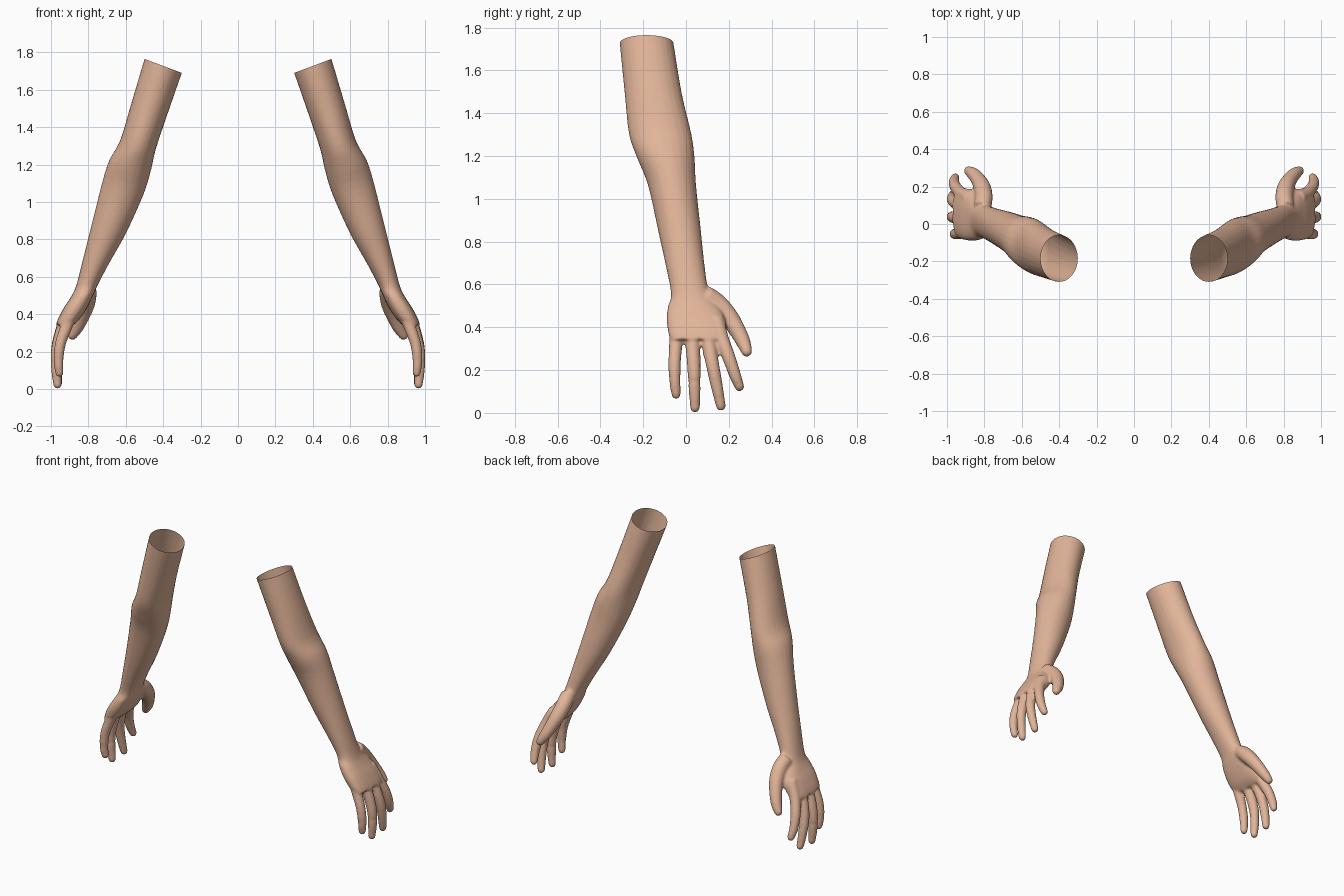
import bpy, bmesh, math
from mathutils import Vector

if "Cube" in bpy.data.objects:
    bpy.data.objects.remove(bpy.data.objects["Cube"])

SIDES = 24


def spline(rows, steps):
    """Smooth interpolation through rows of numbers."""
    out = []
    for i in range(len(rows) - 1):
        p0, p1 = rows[max(i - 1, 0)], rows[i]
        p2, p3 = rows[i + 1], rows[min(i + 2, len(rows) - 1)]
        for k in range(steps):
            t = k / steps
            out.append([0.5 * (2 * b + (c - a) * t + (2 * a - 5 * b + 4 * c - d) * t ** 2
                               + (3 * b - a - 3 * c + d) * t ** 3)
                        for a, b, c, d in zip(p0, p1, p2, p3)])
    out.append(list(rows[-1]))
    return out


def loft(bm, rings):
    """Closed tube through rings of points."""
    loops = [[bm.verts.new(p) for p in ring] for ring in rings]
    for a, b in zip(loops, loops[1:]):
        for i in range(len(a)):
            j = (i + 1) % len(a)
            bm.faces.new((a[i], a[j], b[j], b[i]))
    bm.faces.new(loops[0])
    bm.faces.new(loops[-1])


def section(row):
    """Oval ring from inner point, outer point, y range and squareness."""
    xi, zi, xo, zo, y0, y1, e = row
    pts = []
    for k in range(SIDES):
        t = 2 * math.pi * k / SIDES
        c = math.copysign(abs(math.cos(t)) ** e, math.cos(t))
        s = math.copysign(abs(math.sin(t)) ** e, math.sin(t))
        pts.append(((xi + xo) / 2 + (xo - xi) / 2 * c,
                    (y0 + y1) / 2 + (y1 - y0) / 2 * s,
                    (zi + zo) / 2 + (zo - zi) / 2 * c))
    return pts


def digit(bm, rows):
    """Tapered round-tipped tube along x, y, z, radius."""
    path = spline(rows, 4)
    tip, before = Vector(path[-1][:3]), Vector(path[-2][:3])
    d, r = (tip - before).normalized(), path[-1][3]
    for a in (0.5, 1.0, 1.4):
        path.append([*(tip + d * r * math.sin(a)), r * math.cos(a)])
    rings = []
    for i, row in enumerate(path):
        tan = Vector(path[min(i + 1, len(path) - 1)][:3]) - Vector(path[max(i - 1, 0)][:3])
        q = tan.to_track_quat('Z', 'Y')
        rings.append([Vector(row[:3]) + q @ Vector((math.cos(t), math.sin(t), 0)) * row[3] * 1.04
                      for t in (2 * math.pi * k / 16 for k in range(16))])
    loft(bm, rings)


# upper arm, elbow, forearm, wrist and palm
LIMB = [
    (.28, 1.75, .48, 1.825, -.315, -.07, 1),
    (.30, 1.69, .50, 1.765, -.31, -.058, 1),
    (.38, 1.46, .57, 1.53, -.287, -.02, 1),
    (.44, 1.28, .63, 1.33, -.267, .025, 1),
    (.465, 1.17, .69, 1.22, -.23, .04, 1),
    (.505, 1.04, .73, 1.09, -.178, .047, 1),
    (.60, .83, .785, .87, -.13, .07, 1),
    (.69, .67, .83, .69, -.093, .088, .95),
    (.748, .56, .866, .55, -.07, .11, .9),
    (.775, .50, .895, .49, -.085, .155, .8),
    (.81, .43, .928, .44, -.09, .185, .75),
    (.85, .37, .96, .38, -.083, .19, .75),
    (.89, .335, .973, .345, -.07, .185, .75),
]
# four fingers and the thumb
DIGITS = [
    [(.88, -.045, .43, .032), (.915, -.047, .34, .031), (.95, -.053, .24, .028),
     (.96, -.052, .15, .026), (.955, -.046, .085, .021)],
    [(.89, .02, .42, .034), (.935, .03, .33, .033), (.968, .037, .21, .030),
     (.972, .04, .11, .027), (.965, .042, .023, .022)],
    [(.89, .09, .42, .034), (.938, .105, .33, .032), (.968, .125, .22, .030),
     (.970, .145, .12, .027), (.962, .163, .031, .022)],
    [(.88, .14, .44, .036), (.925, .165, .35, .033), (.955, .20, .26, .030),
     (.962, .228, .18, .027), (.955, .25, .122, .022)],
    [(.81, .09, .55, .045), (.803, .145, .51, .046), (.812, .198, .45, .044),
     (.835, .24, .385, .038), (.86, .268, .33, .033), (.885, .284, .287, .025)],
]

bm = bmesh.new()
loft(bm, [section(r) for r in spline(LIMB, 4)])
for rows in DIGITS:
    digit(bm, rows)
bmesh.ops.recalc_face_normals(bm, faces=bm.faces[:])
mesh = bpy.data.meshes.new("arms")
bm.to_mesh(mesh)
bm.free()
arms = bpy.data.objects.new("arms", mesh)
bpy.context.scene.collection.objects.link(arms)

# blend the palm, fingers and forearm into one skin
remesh = arms.modifiers.new("blend", 'REMESH')
remesh.mode = 'VOXEL'
remesh.voxel_size = 0.008
smooth = arms.modifiers.new("soften", 'SMOOTH')
smooth.factor = 0.5
smooth.iterations = 6
deps = bpy.context.evaluated_depsgraph_get()
skin_mesh = bpy.data.meshes.new_from_object(arms.evaluated_get(deps))
arms.modifiers.clear()

# cut the shoulder end open
bm = bmesh.new()
bm.from_mesh(skin_mesh)
bmesh.ops.bisect_plane(bm, geom=bm.verts[:] + bm.edges[:] + bm.faces[:],
                       plane_co=(.40, 0, 1.7275), plane_no=(-.351, 0, .936),
                       clear_outer=True)
for f in bm.faces:
    f.smooth = True
    f.material_index = 0
bm.to_mesh(skin_mesh)
bm.free()

skin = bpy.data.materials.new("skin")
skin.diffuse_color = (0.76, 0.46, 0.32, 1)
skin.use_nodes = True
skin.node_tree.nodes["Principled BSDF"].inputs["Base Color"].default_value = skin.diffuse_color
skin_mesh.materials.clear()
skin_mesh.materials.append(skin)
arms.data = skin_mesh

# the opposite arm
mirror = arms.modifiers.new("opposite_arm", 'MIRROR')
mirror.use_axis[0] = True
mirror.use_mirror_merge = False
